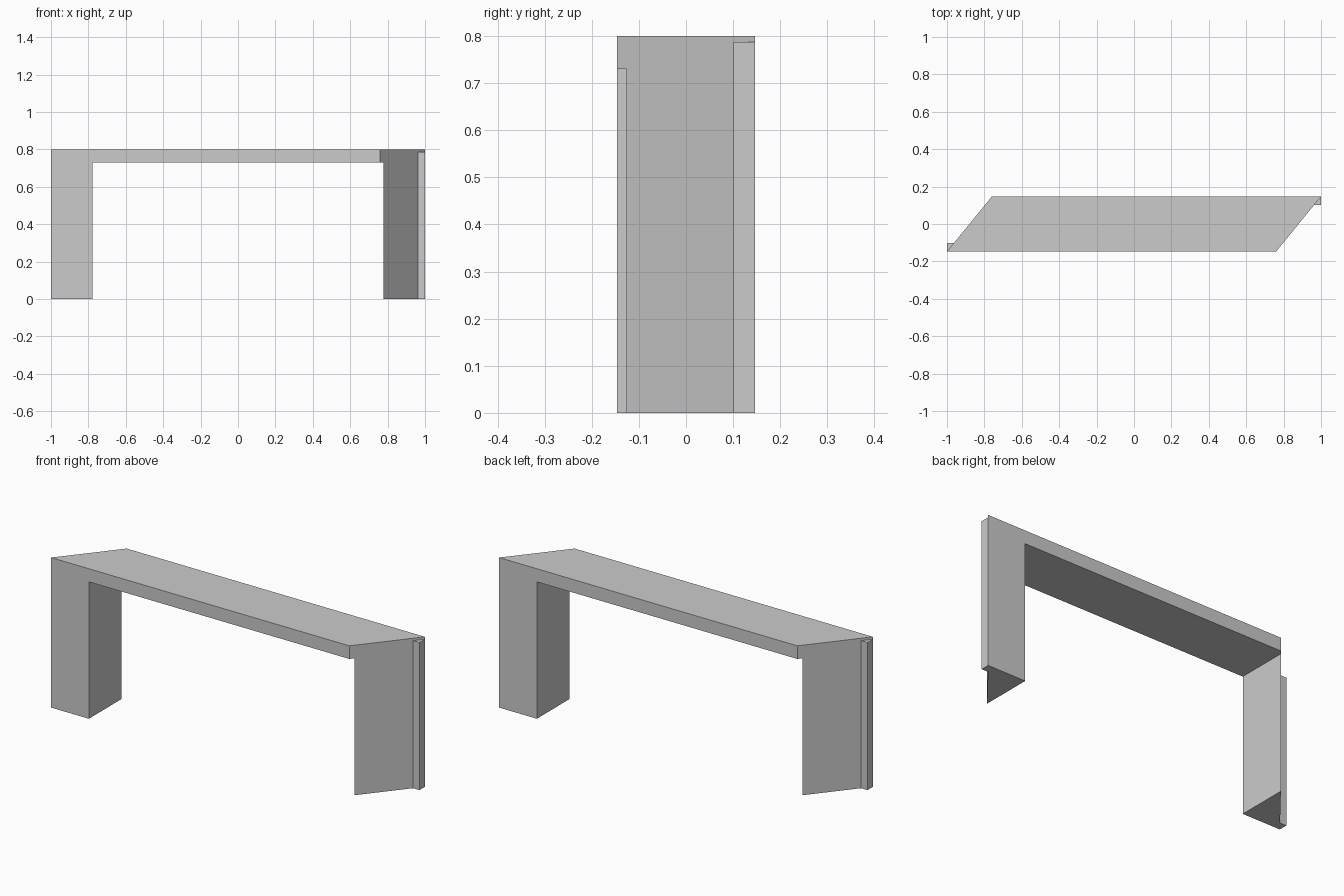
import bpy, bmesh
from mathutils import Vector

if "Cube" in bpy.data.objects:
    bpy.data.objects.remove(bpy.data.objects["Cube"])

HALF_DEPTH = 0.147   # half of the bench depth
SHORT_END = 0.76     # x where the slanted end meets the short side
LEG_X = 0.777        # inner face of the legs
TOP, UNDER = 0.80, 0.73


def finish(bm, name):
    bmesh.ops.recalc_face_normals(bm, faces=bm.faces)
    mesh = bpy.data.meshes.new(name)
    bm.to_mesh(mesh)
    bm.free()
    obj = bpy.data.objects.new(name, mesh)
    bpy.context.collection.objects.link(obj)
    return obj


def prism(points, direction):
    bm = bmesh.new()
    face = bm.faces.new([bm.verts.new(p) for p in points])
    ext = bmesh.ops.extrude_face_region(bm, geom=[face])
    verts = [g for g in ext["geom"] if isinstance(g, bmesh.types.BMVert)]
    bmesh.ops.translate(bm, verts=verts, vec=direction)
    return bm


# Bench frame: an arch profile run front to back, ends sliced off at a slant
arch = [(-1.1, 0), (-LEG_X, 0), (-LEG_X, UNDER), (LEG_X, UNDER),
        (LEG_X, 0), (1.1, 0), (1.1, TOP), (-1.1, TOP)]
bm = prism([(x, -HALF_DEPTH, z) for x, z in arch], (0, 2 * HALF_DEPTH, 0))
slant = Vector((1 - SHORT_END, 2 * HALF_DEPTH, 0))
outward = Vector((slant.y, -slant.x, 0)).normalized()
for s in (1, -1):
    bmesh.ops.bisect_plane(bm, geom=bm.verts[:] + bm.edges[:] + bm.faces[:],
                           plane_co=(s, s * HALF_DEPTH, 0),
                           plane_no=outward * s, clear_outer=True)
    bmesh.ops.holes_fill(bm, edges=bm.edges[:], sides=0)
finish(bm, "bench_frame")

# Small upright strips squaring off the two sharp corners
STRIP_Y, STRIP_TOP = 0.101, 0.787
strip_x = 1 - (HALF_DEPTH - STRIP_Y) * slant.x / slant.y
for s, name in ((1, "right_corner_strip"), (-1, "left_corner_strip")):
    corner = [(strip_x, STRIP_Y), (1, STRIP_Y), (1, HALF_DEPTH)]
    finish(prism([(s * x, s * y, 0) for x, y in corner], (0, 0, STRIP_TOP)), name)
